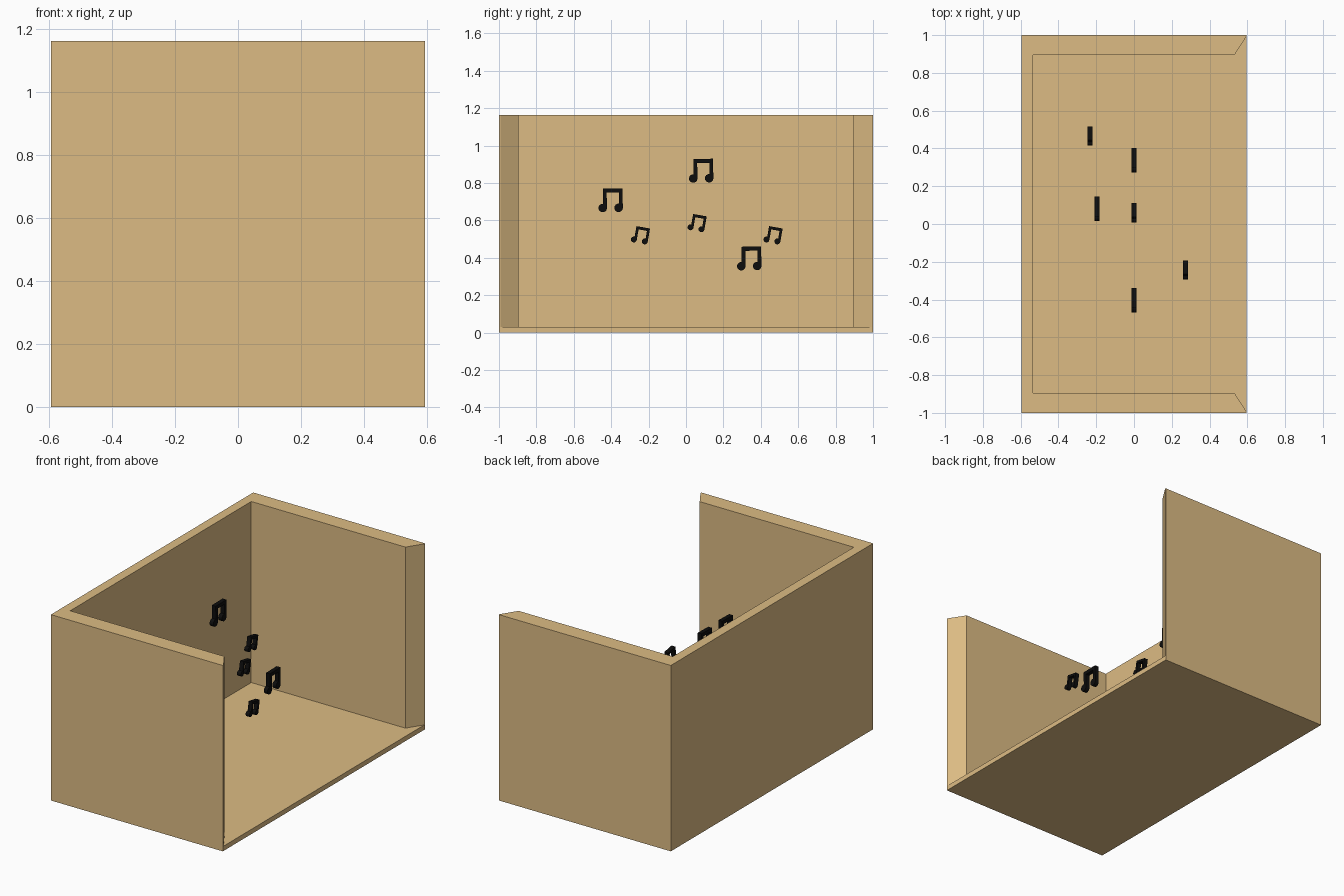
import bpy, bmesh
from math import acos, cos, sin, pi, radians

if "Cube" in bpy.data.objects:
    bpy.data.objects.remove(bpy.data.objects["Cube"])


def material(name, rgb):
    m = bpy.data.materials.new(name)
    m.diffuse_color = (*rgb, 1)
    m.use_nodes = True
    m.node_tree.nodes["Principled BSDF"].inputs["Base Color"].default_value = m.diffuse_color
    return m


def prism(name, points, offset, mat=None):
    """Solid made by sweeping a flat 3D polygon along an offset vector."""
    bm = bmesh.new()
    face = bm.faces.new([bm.verts.new(p) for p in points])
    top = bmesh.ops.extrude_face_region(bm, geom=[face], use_keep_orig=True)
    moved = [v for v in top["geom"] if isinstance(v, bmesh.types.BMVert)]
    bmesh.ops.translate(bm, verts=moved, vec=offset)
    bmesh.ops.recalc_face_normals(bm, faces=bm.faces)
    mesh = bpy.data.meshes.new(name)
    bm.to_mesh(mesh)
    bm.free()
    obj = bpy.data.objects.new(name, mesh)
    bpy.context.collection.objects.link(obj)
    if mat:
        mesh.materials.append(mat)
    return obj


wood = material("wood", (0.72, 0.50, 0.23))
black = material("black", (0.004, 0.004, 0.004))

# Stage box: solid block hollowed out, open at the top and the +x side
X, Y, H, FLOOR = 0.595, 1.0, 1.163, 0.03
box = prism("stage_box", [(-X, -Y, 0), (X, -Y, 0), (X, Y, 0), (-X, Y, 0)],
            (0, 0, H), wood)

# Cutter: its flared mouth makes the slanted wall ends
half = [(-0.535, 0.895), (0.532, 0.895), (X, 0.993), (0.8, 0.993)]
outline = half + [(x, -y) for x, y in reversed(half)]
cutter = prism("hollow_cutter", [(x, y, FLOOR) for x, y in outline],
               (0, 0, H + 0.2), wood)
cutter.hide_render = True
cutter.hide_set(True)
cut = box.modifiers.new("hollow", "BOOLEAN")
cut.operation = "DIFFERENCE"
cut.solver = "EXACT"
cut.object = cutter

# Music note outline in the y-z plane: beam, two stems, two round heads
R, STEM, TOP, BEAM = 0.0225, 0.02, 0.063, 0.041
HEAD_Z, LEFT, RIGHT = -0.041, -0.045, 0.04
END = 2 * pi - acos((R - STEM) / R)


def head(cy, steps=20):
    return [(cy + R * cos(-END * i / steps), HEAD_Z + R * sin(-END * i / steps))
            for i in range(steps + 1)]


profile = ([(LEFT + R - STEM, TOP), (RIGHT + R, TOP)] + head(RIGHT)
           + [(RIGHT + R - STEM, BEAM), (LEFT + R, BEAM)] + head(LEFT))
DEPTH = 0.026


def note(name, loc, size, tilt):
    obj = prism(name, [(-DEPTH / 2, y * size, z * size) for y, z in profile],
                (DEPTH, 0, 0), black)
    obj.location = loc
    obj.rotation_euler.x = radians(tilt)


# Floating notes: three large upright, three small tilted
large = [(0.0, -0.401, 0.708), (-0.195, 0.083, 0.866), (0.0, 0.34, 0.397)]
small = [(0.272, -0.243, 0.521), (0.0, 0.06, 0.586), (-0.234, 0.466, 0.521)]
for i, loc in enumerate(large, 1):
    note(f"large_note_{i}", loc, 1.0, 1)
for i, loc in enumerate(small, 1):
    note(f"small_note_{i}", loc, 0.7, -10)
